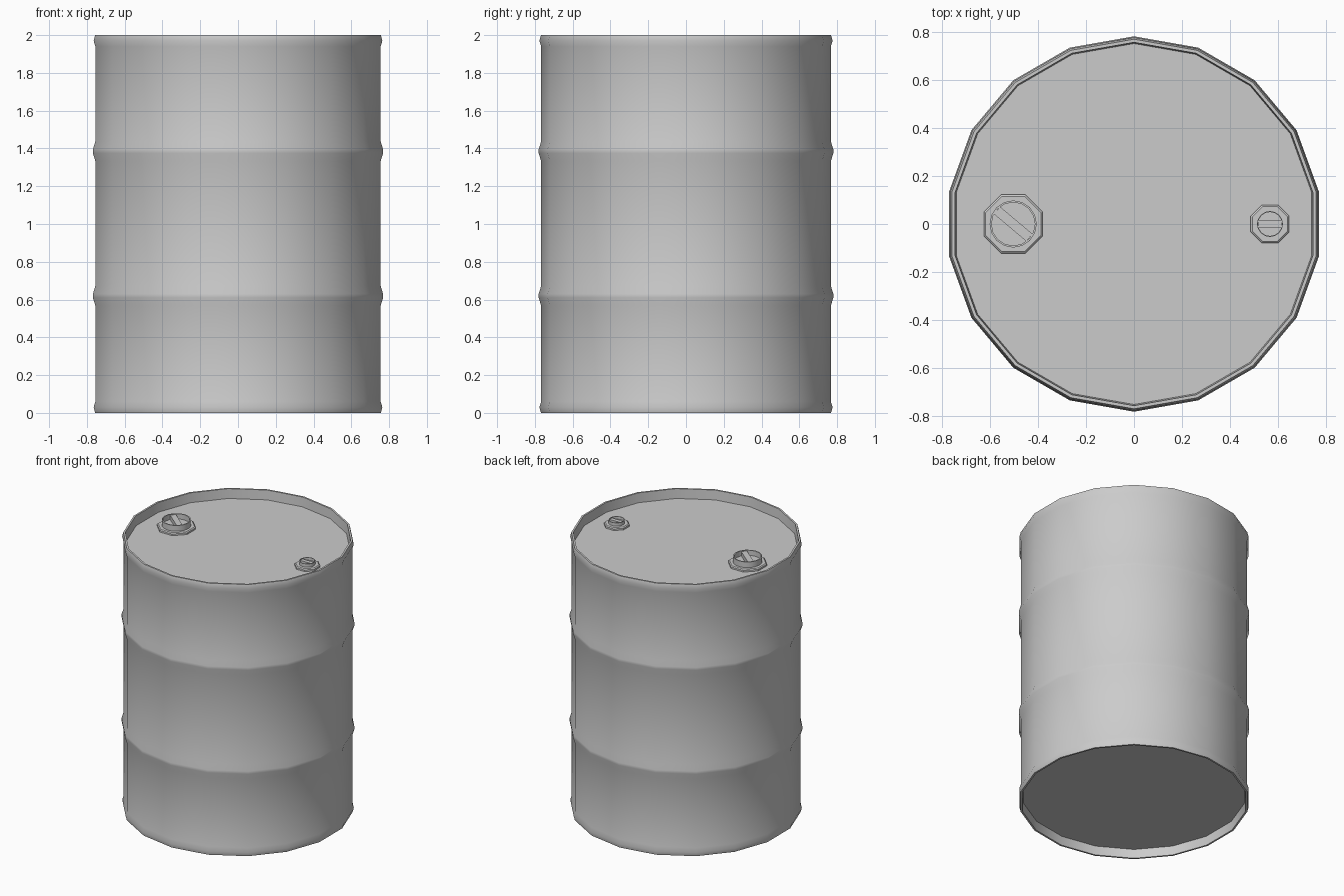
import bpy, math

if "Cube" in bpy.data.objects:
    bpy.data.objects.remove(bpy.data.objects["Cube"])

def lathe(name, profile, sides, centre=(0, 0), start=0.0, angle=40):
    """Revolve a closed-end (r, z) profile; both ends are capped with n-gons."""
    verts, faces = [], []
    for r, z in profile:
        for i in range(sides):
            a = start + 2 * math.pi * i / sides
            verts.append((r * math.cos(a), r * math.sin(a), z))
    for k in range(len(profile) - 1):
        for i in range(sides):
            j = (i + 1) % sides
            faces.append((k * sides + i, k * sides + j,
                          (k + 1) * sides + j, (k + 1) * sides + i))
    faces.append(tuple(reversed(range(sides))))
    last = (len(profile) - 1) * sides
    faces.append(tuple(range(last, last + sides)))
    mesh = bpy.data.meshes.new(name)
    mesh.from_pydata(verts, [], faces)
    ob = bpy.data.objects.new(name, mesh)
    ob.location = (centre[0], centre[1], 0)
    bpy.context.collection.objects.link(ob)
    bpy.ops.object.select_all(action='DESELECT')
    ob.select_set(True)
    bpy.context.view_layer.objects.active = ob
    bpy.ops.object.shade_smooth_by_angle(angle=math.radians(angle))
    return ob

LID = 1.93
R, RIB = 0.767, 0.783

# Drum shell: recessed base, rolled rims, two ribs, recessed lid
profile = [(0.75, 0.065), (0.755, 0.0), (0.768, 0.0), (0.776, 0.03), (R, 0.06)]
for z in (0.62, 1.385):
    profile += [(R, z - 0.052), (RIB - 0.003, z - 0.01), (RIB - 0.003, z + 0.01), (R, z + 0.052)]
profile += [(R, 1.94), (0.776, 1.97), (0.768, 2.0), (0.755, 2.0), (0.75, LID)]
lathe("drum_shell", profile, 18, start=math.radians(10))

def bung(name, x, flat, ring, top, bar_w, turn):
    # Octagonal flange
    c = math.cos(math.pi / 8)
    lathe(name + "_flange", [(flat / c, LID - 0.005), (flat / c, LID + 0.012),
                             ((flat - 0.007) / c, LID + 0.018)], 8, (x, 0), math.pi / 8, 20)
    # Hollow plug with a thin wall
    floor = LID + 0.022
    lathe(name + "_plug", [(ring, LID), (ring, top), (ring * 0.92, top),
                           (ring * 0.92, floor)], 16, (x, 0))
    # Grip bar across the plug
    bar_top = top - 0.006
    bpy.ops.mesh.primitive_cube_add(size=1, location=(x, 0, (floor + bar_top) / 2 - 0.002),
                                    rotation=(0, 0, math.radians(turn)))
    bar = bpy.context.object
    bar.name = name + "_grip_bar"
    bar.scale = (ring * 1.8, bar_w, bar_top - floor + 0.004)

bung("large_bung", -0.502, 0.122, 0.098, LID + 0.06, 0.04, -40)
bung("small_bung", 0.565, 0.08, 0.054, LID + 0.042, 0.028, 0)
